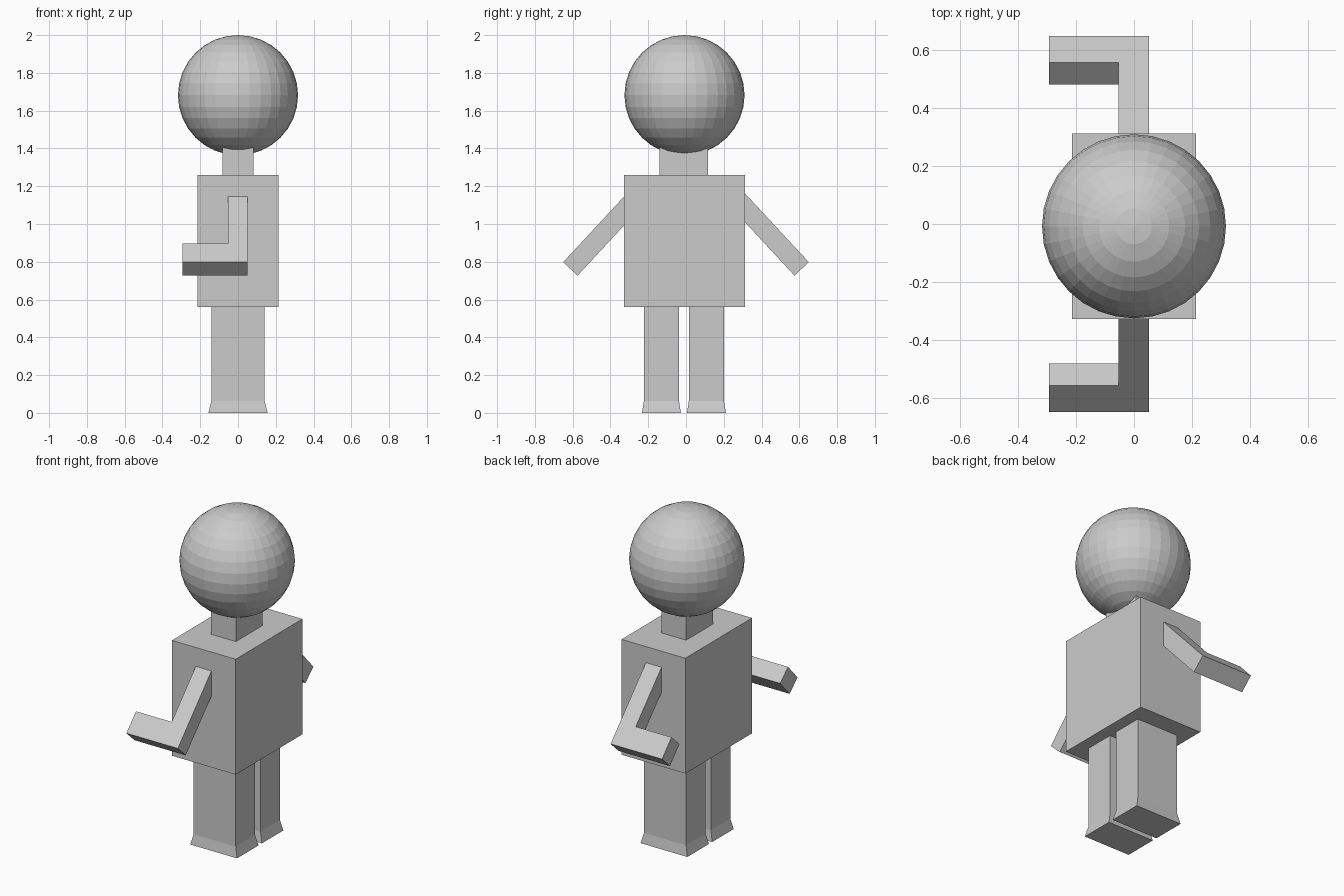
import bpy, bmesh
from mathutils import Vector

if "Cube" in bpy.data.objects:
    bpy.data.objects.remove(bpy.data.objects["Cube"])

CY = -0.008  # body centre line in y


def add_mesh(name, verts, faces):
    mesh = bpy.data.meshes.new(name)
    mesh.from_pydata([tuple(v) for v in verts], [], faces)
    bm = bmesh.new()
    bm.from_mesh(mesh)
    bmesh.ops.recalc_face_normals(bm, faces=bm.faces)
    bm.to_mesh(mesh)
    bm.free()
    obj = bpy.data.objects.new(name, mesh)
    bpy.context.collection.objects.link(obj)
    return obj


def stack(name, y, sections):
    """Rectangular sections (z, half x, half y) joined upward into a closed solid."""
    verts, faces = [], [(3, 2, 1, 0)]
    for i, (z, hx, hy) in enumerate(sections):
        verts += [(-hx, y - hy, z), (hx, y - hy, z), (hx, y + hy, z), (-hx, y + hy, z)]
        if i:
            b = 4 * i
            faces += [(b - 4 + k, b - 4 + (k + 1) % 4, b + (k + 1) % 4, b + k) for k in range(4)]
    t = len(verts) - 4
    faces.append((t, t + 1, t + 2, t + 3))
    return add_mesh(name, verts, faces)


def arm(name, side):
    """L-shaped profile in the tilted arm plane, extruded by the arm thickness."""
    hand = Vector((0, side * 0.65, 0.798))                  # outer corner of the elbow
    up = Vector((0, -side * 0.68, 0.733)).normalized()      # along the upper arm
    thick = Vector((0, -side * 0.076, -0.071))              # through the arm
    profile = [(0.051, 0), (0.051, 0.54), (-0.054, 0.54),
               (-0.054, 0.134), (-0.294, 0.134), (-0.294, 0)]
    outer = [hand + Vector((x, 0, 0)) + up * d for x, d in profile]
    n = len(outer)
    faces = [tuple(range(n)), tuple(range(2 * n - 1, n - 1, -1))]
    faces += [(i, (i + 1) % n, n + (i + 1) % n, n + i) for i in range(n)]
    return add_mesh(name, outer + [v + thick for v in outer], faces)


# Torso and neck
stack("torso", CY, [(0.56, 0.214, 0.32), (1.26, 0.214, 0.32)])
stack("neck", -0.011, [(1.25, 0.083, 0.128), (1.42, 0.083, 0.128)])

# Legs with flared feet
for label, side in (("left", -1), ("right", 1)):
    stack(label + "_leg", -0.011 + side * 0.119,
          [(0, 0.157, 0.103), (0.063, 0.141, 0.093), (0.565, 0.141, 0.093)])
    arm(label + "_arm", side)

# Faceted head
bpy.ops.mesh.primitive_uv_sphere_add(segments=32, ring_count=16, radius=0.318,
                                     location=(0, CY, 1.682))
bpy.context.object.name = "head"
